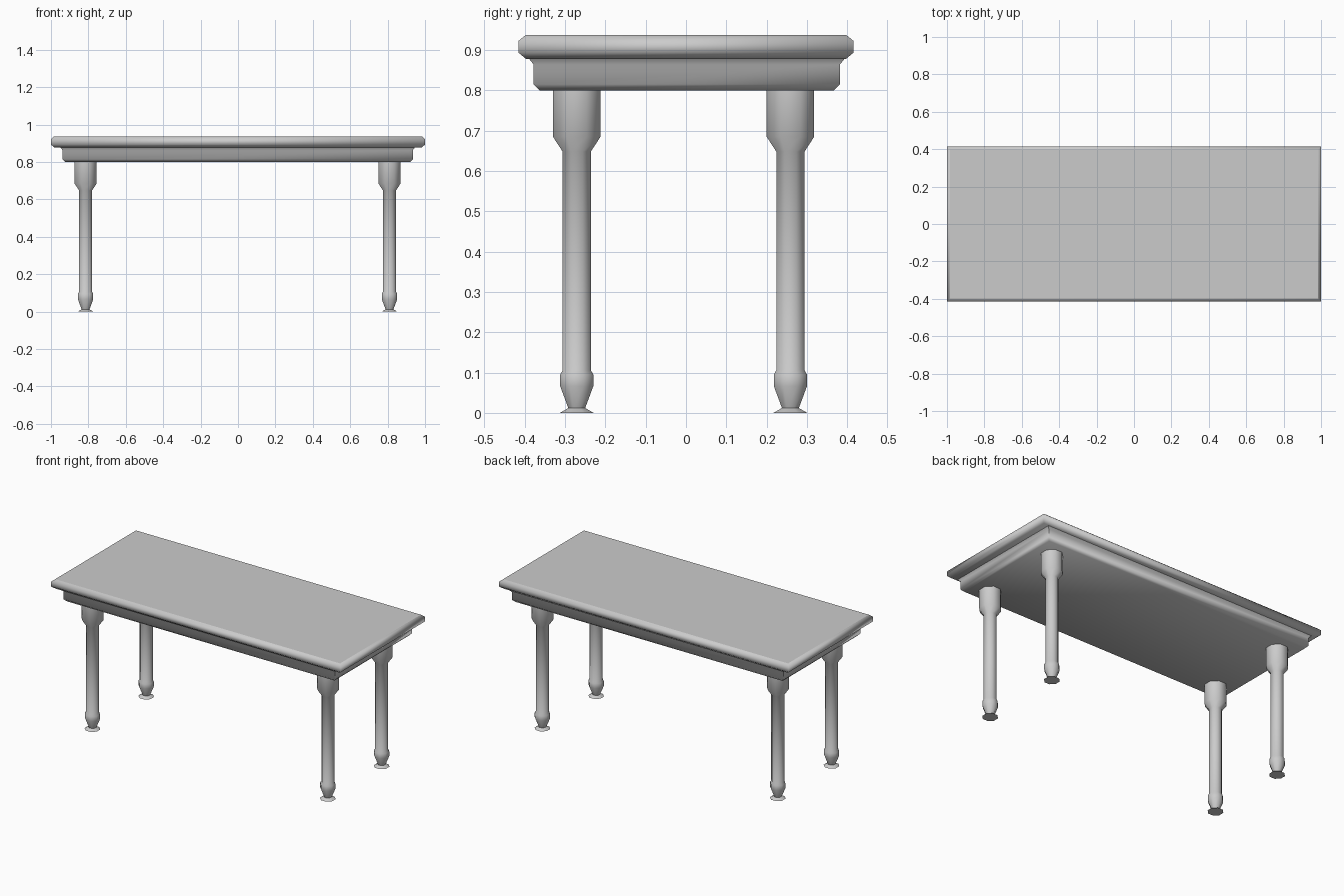
import bpy, bmesh, math

cube = bpy.data.objects.get("Cube")
if cube:
    bpy.data.objects.remove(cube, do_unlink=True)

grey = bpy.data.materials.new("plain_grey")
grey.use_nodes = True
grey.diffuse_color = (0.6, 0.6, 0.6, 1)
grey.node_tree.nodes["Principled BSDF"].inputs["Base Color"].default_value = (0.6, 0.6, 0.6, 1)


def loft(name, rings, location, smooth_angle, flat_top=False):
    """Join rings of points, listed bottom to top, into a capped solid."""
    bm = bmesh.new()
    loops = [[bm.verts.new(p) for p in ring] for ring in rings]
    n = len(loops[0])
    for low, high in zip(loops, loops[1:]):
        for i in range(n):
            j = (i + 1) % n
            bm.faces.new((low[i], low[j], high[j], high[i]))
    bm.faces.new(loops[0][::-1])
    top = bm.faces.new(loops[-1])
    bmesh.ops.recalc_face_normals(bm, faces=bm.faces)
    for f in bm.faces:
        f.smooth = True
    for e in bm.edges:
        e.smooth = e.calc_face_angle() < math.radians(smooth_angle)
    if flat_top:
        for e in top.edges:
            e.smooth = False
    mesh = bpy.data.meshes.new(name)
    bm.to_mesh(mesh)
    bm.free()
    mesh.materials.append(grey)
    obj = bpy.data.objects.new(name, mesh)
    obj.location = location
    bpy.context.collection.objects.link(obj)
    return obj


def rect_rings(half_x, half_y, profile):
    """Rectangular rings from (inset, height) pairs."""
    corners = ((-1, -1), (1, -1), (1, 1), (-1, 1))
    return [[(sx * (half_x - d), sy * (half_y - d), z) for sx, sy in corners]
            for d, z in profile]


def round_rings(sides, profile):
    """Polygon rings from (half width, height) pairs, flats facing the axes."""
    step = 2 * math.pi / sides
    grow = 1 / math.cos(step / 2)
    return [[(r * grow * math.cos((i + 0.5) * step),
              r * grow * math.sin((i + 0.5) * step), z) for i in range(sides)]
            for r, z in profile]


# Table top with bevelled rim
rim = [(0.018, 0.878), (0, 0.893), (0, 0.923), (0.017, 0.937)]
loft("table_top", rect_rings(1.0, 0.415, rim), (0, 0, 0), 60, flat_top=True)

# Apron with a flared moulding under the top
apron = [(0.015, 0.80), (0, 0.815), (0, 0.864), (-0.012, 0.879)]
loft("apron", rect_rings(0.937, 0.38, apron), (-0.002, 0.002, 0), 60)

# Four turned legs with a flared foot
leg = [(0.042, 0), (0.021, 0.012), (0.041, 0.066), (0.041, 0.095),
       (0.035, 0.106), (0.035, 0.648), (0.059, 0.685), (0.059, 0.802)]
rings = round_rings(8, leg)
for side, x in (("left", 0.81), ("right", -0.815)):
    for end, y in (("front", -0.271), ("back", 0.259)):
        loft(f"{end}_{side}_leg", rings, (x, y, 0), 50)
